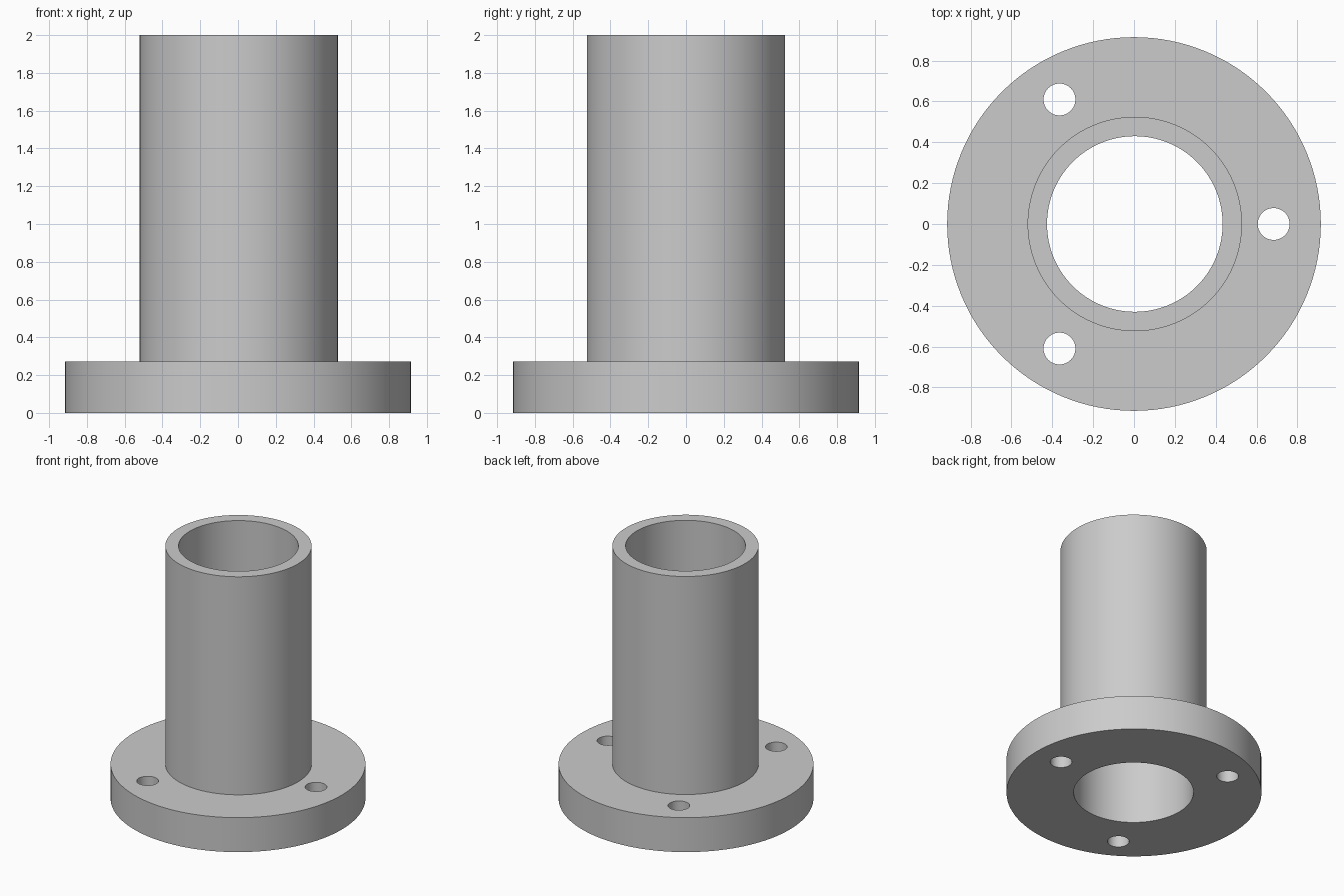
import bpy
import math

if "Cube" in bpy.data.objects:
    bpy.data.objects.remove(bpy.data.objects["Cube"], do_unlink=True)

FLANGE_R, FLANGE_H = 0.915, 0.273
TUBE_R, BORE_R, TUBE_X = 0.525, 0.43, 0.004
HOLE_R = 0.078

grey = bpy.data.materials.new("light_grey")
grey.use_nodes = True
colour = (0.6, 0.6, 0.6, 1)
grey.diffuse_color = colour
grey.node_tree.nodes["Principled BSDF"].inputs["Base Color"].default_value = colour


def cylinder(name, radius, bottom, top, x=0, y=0, sides=128):
    bpy.ops.mesh.primitive_cylinder_add(
        vertices=sides, radius=radius, depth=top - bottom,
        location=(x, y, (bottom + top) / 2))
    obj = bpy.context.object
    obj.name = name
    obj.data.materials.append(grey)
    return obj


def combine(target, other, operation):
    """Apply a boolean and discard the helper solid."""
    mod = target.modifiers.new(operation.lower(), "BOOLEAN")
    mod.operation = operation
    mod.solver = "EXACT"
    mod.object = other
    bpy.context.view_layer.objects.active = target
    bpy.ops.object.modifier_apply(modifier=mod.name)
    bpy.data.objects.remove(other, do_unlink=True)


# Round base flange with the upright tube joined to it
body = cylinder("flanged_tube", FLANGE_R, 0, FLANGE_H)
combine(body, cylinder("tube", TUBE_R, FLANGE_H / 2, 2, TUBE_X), "UNION")

# Bore running through the whole part
combine(body, cylinder("bore", BORE_R, -0.1, 2.1, TUBE_X), "DIFFERENCE")

# Three bolt holes through the flange
for x, y in ((0.684, 0), (-0.365, 0.61), (-0.365, -0.61)):
    combine(body, cylinder("bolt_hole", HOLE_R, -0.1, FLANGE_H + 0.1, x, y, 48), "DIFFERENCE")

# Smooth round walls with sharp rims
bpy.ops.object.select_all(action="DESELECT")
body.select_set(True)
bpy.context.view_layer.objects.active = body
bpy.ops.object.shade_smooth_by_angle(angle=math.radians(30))
